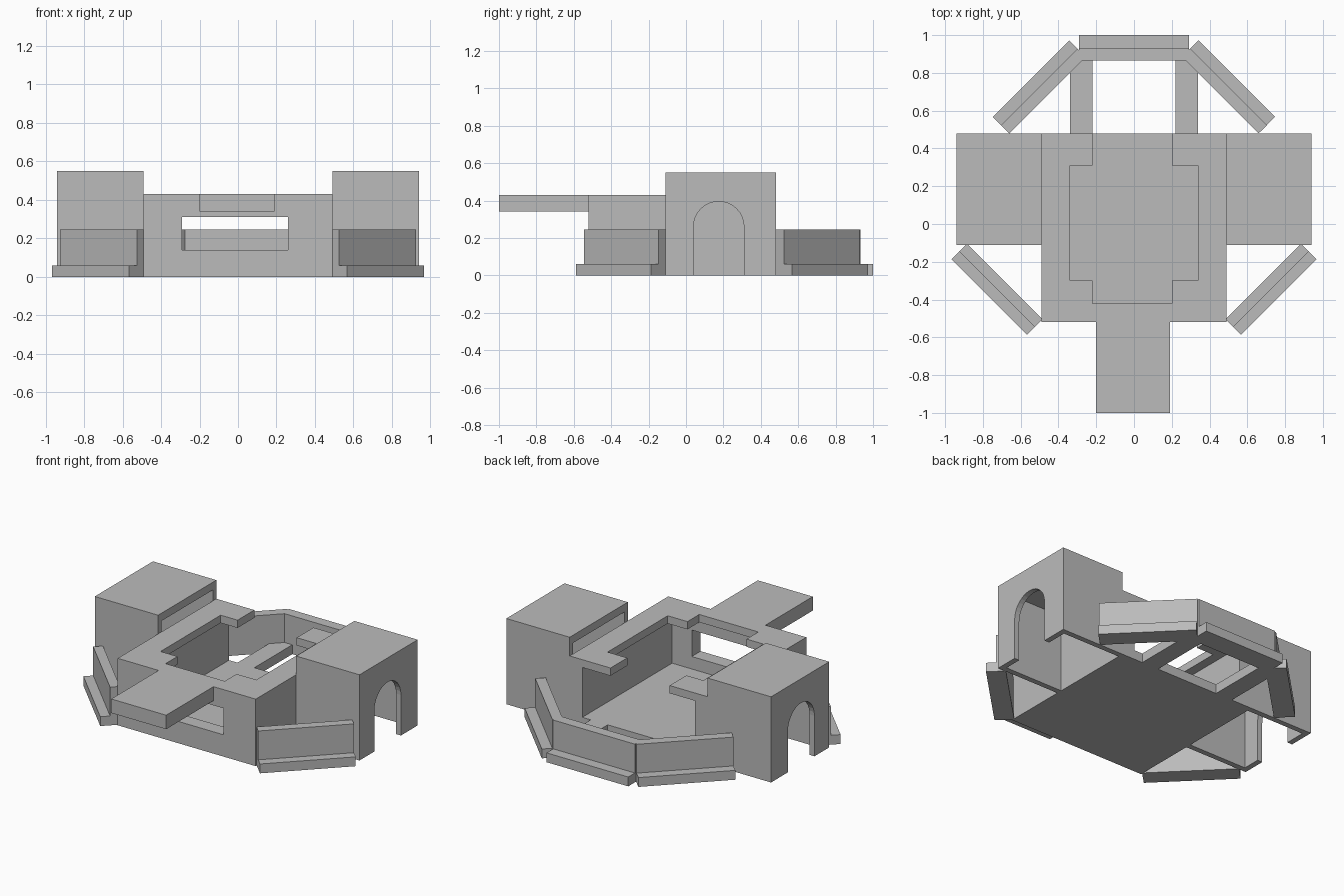
import bpy, bmesh, math
from mathutils import Vector

if "Cube" in bpy.data.objects:
    bpy.data.objects.remove(bpy.data.objects["Cube"])

stone = bpy.data.materials.new("plain_grey")
stone.use_nodes = True
GREY = (0.5, 0.5, 0.5, 1)
stone.diffuse_color = GREY
stone.node_tree.nodes["Principled BSDF"].inputs["Base Color"].default_value = GREY


def prism(name, points, push):
    """Extrude a flat polygon along a vector."""
    bm = bmesh.new()
    face = bm.faces.new([bm.verts.new(p) for p in points])
    out = bmesh.ops.extrude_face_region(bm, geom=[face])
    moved = [g for g in out["geom"] if isinstance(g, bmesh.types.BMVert)]
    bmesh.ops.translate(bm, verts=moved, vec=Vector(push))
    bmesh.ops.recalc_face_normals(bm, faces=bm.faces)
    mesh = bpy.data.meshes.new(name)
    bm.to_mesh(mesh)
    bm.free()
    mesh.materials.append(stone)
    ob = bpy.data.objects.new(name, mesh)
    bpy.context.collection.objects.link(ob)
    return ob


def plan(name, outline, z0, z1):
    return prism(name, [(x, y, z0) for x, y in outline], (0, 0, z1 - z0))


def box(name, x0, x1, y0, y1, z0, z1):
    return plan(name, [(x0, y0), (x1, y0), (x1, y1), (x0, y1)], z0, z1)


FLOOR, ROOF, TOWER = 0.06, 0.43, 0.55
HALF, FRONT, BACK, WALL = 0.49, -0.52, 0.48, 0.09

# Central room: floor, front wall around a window, cut-out roof, balcony
box("room_floor", -HALF, HALF, FRONT, BACK, 0, FLOOR)
win_l, win_r, win_b, win_t = -0.29, 0.26, 0.14, 0.31
inner = HALF - WALL
box("front_wall_sill", -inner, inner, FRONT, FRONT + WALL, FLOOR, win_b)
box("front_wall_lintel", -inner, inner, FRONT, FRONT + WALL, win_t, 0.38)
box("front_wall_right", -inner, win_l, FRONT, FRONT + WALL, win_b, win_t)
box("front_wall_left", win_r, inner, FRONT, FRONT + WALL, win_b, win_t)
roof = [(-HALF, FRONT), (HALF, FRONT), (HALF, BACK), (0.2, BACK), (0.2, 0.31),
        (0.34, 0.31), (0.34, -0.3), (0.2, -0.3), (0.2, -0.42), (-0.22, -0.42),
        (-0.22, -0.3), (-0.34, -0.3), (-0.34, 0.31), (-0.22, 0.31),
        (-0.22, BACK), (-HALF, BACK)]
plan("room_roof", roof, 0.38, ROOF)
box("front_balcony", -0.2, 0.19, -1, FRONT, 0.34, ROOF)


def fence(name, start, end, outward, width=0.065):
    """Wide low footing with a wall on its inner half."""
    a, b, n = Vector(start), Vector(end), Vector(outward).normalized()
    for part, w, z0, z1 in (("footing", 2 * width, 0, FLOOR),
                            ("wall", width, FLOOR, 0.245)):
        quad = [a, b, b + n * w, a + n * w]
        plan(f"{name}_{part}", [tuple(p) for p in quad], z0, z1)


# Side towers, open underneath, with arched outer doorways
T0, T1, OUT, SHELL = -0.11, BACK, 0.94, 0.035
mid, rad, spring = 0.175, 0.135, 0.26
arch = [(mid - rad * math.cos(a), spring + rad * math.sin(a))
        for a in (math.pi * i / 16 for i in range(17))]
doorway = ([(T0, 0), (mid - rad, 0)] + arch
           + [(mid + rad, 0), (T1, 0), (T1, TOWER), (T0, TOWER)])

for side, s in (("left", 1), ("right", -1)):
    box(f"{side}_room_wall", s * inner, s * HALF, FRONT, BACK, FLOOR, 0.38)
    prism(f"{side}_tower_arch_wall", [(s * OUT, y, z) for y, z in doorway],
          (-s * SHELL, 0, 0))
    box(f"{side}_tower_front_wall", s * HALF, s * (OUT - SHELL), T0, T0 + SHELL, 0, TOWER)
    box(f"{side}_tower_back_wall", s * HALF, s * (OUT - SHELL), T1 - SHELL, T1, 0, TOWER)
    box(f"{side}_tower_roof", s * HALF, s * (OUT - SHELL), T0 + SHELL, T1 - SHELL,
        TOWER - 0.05, TOWER)
    box(f"{side}_floor_beam", s * 0.22, s * 0.34, BACK, 0.87, 0, FLOOR)
    fence(f"{side}_front_fence", (s * 0.485, -0.505), (s * 0.885, -0.105), (s, -1), 0.058)
    fence(f"{side}_back_fence", (s * 0.255, 0.885), (s * 0.66, 0.48), (s, 1), 0.062)

# Rear fence, footing slightly wider than the wall's inner face
fence("rear_fence", (-0.29, 0.865), (0.29, 0.865), (0, 1), 0.0675)
